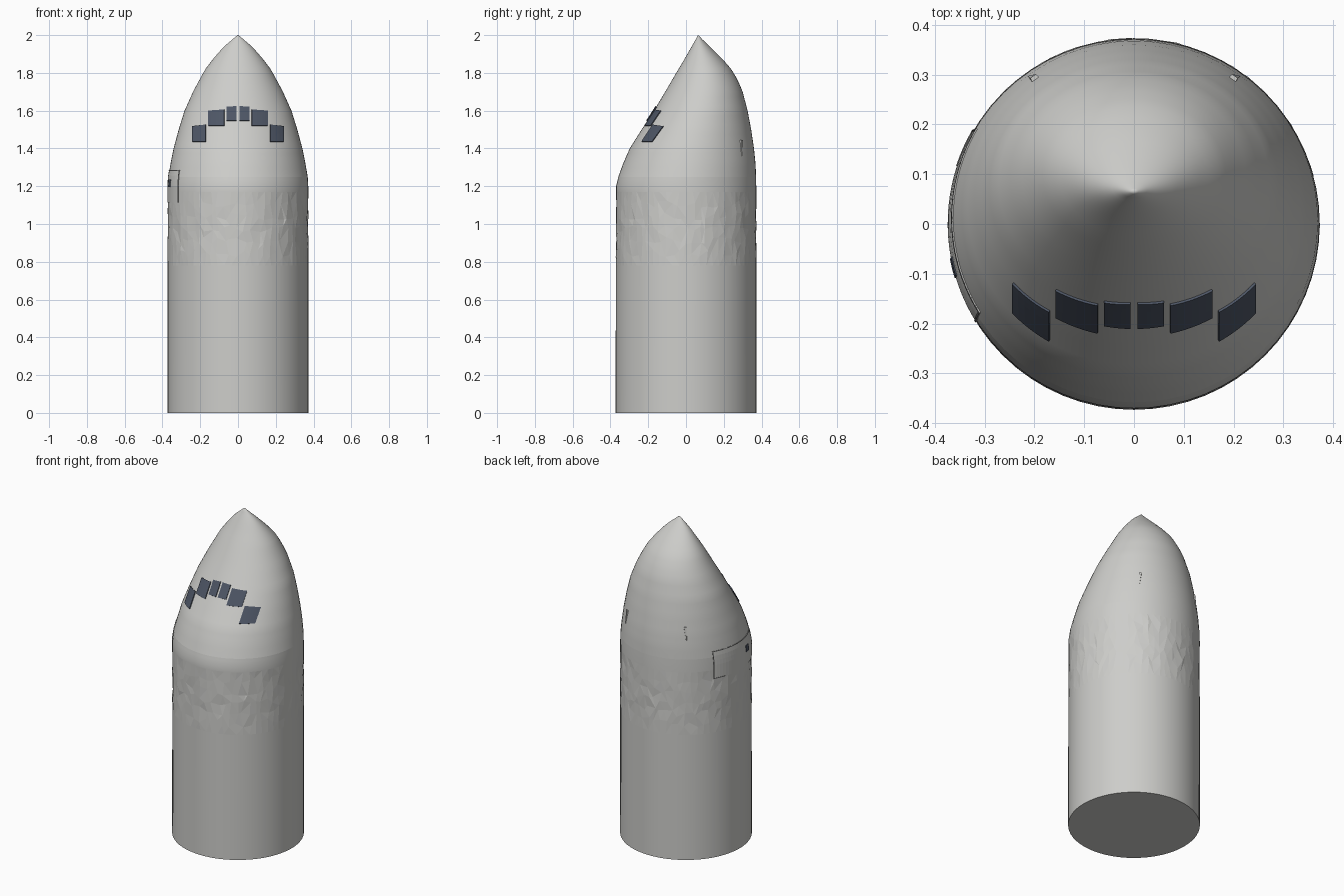
import bpy, bmesh, math, random
from math import sin, cos, radians, sqrt

random.seed(4)
if "Cube" in bpy.data.objects:
    bpy.data.objects.remove(bpy.data.objects["Cube"])


def material(name, rgb):
    m = bpy.data.materials.new(name)
    m.use_nodes = True
    m.diffuse_color = (*rgb, 1)
    b = m.node_tree.nodes["Principled BSDF"]
    b.inputs["Base Color"].default_value = (*rgb, 1)
    b.inputs["Roughness"].default_value = 0.6
    return m


HULL = material("hull grey", (0.61, 0.61, 0.59))
GLASS = material("dark blue glass", (0.075, 0.092, 0.13))
SEAM = material("dark seam grey", (0.16, 0.16, 0.16))

# Hull sections: height, half width, front y, back y
SECTIONS = [
    (0.00, 0.373, -0.373, 0.373), (1.20, 0.372, -0.370, 0.372),
    (1.25, 0.369, -0.358, 0.371), (1.32, 0.357, -0.333, 0.368),
    (1.40, 0.341, -0.298, 0.360), (1.50, 0.314, -0.235, 0.345),
    (1.60, 0.283, -0.170, 0.326), (1.70, 0.238, -0.110, 0.300),
    (1.76, 0.206, -0.075, 0.275), (1.82, 0.173, -0.040, 0.240),
    (1.88, 0.127, -0.004, 0.187), (1.94, 0.074, 0.030, 0.125),
    (1.98, 0.026, 0.053, 0.084), (1.995, 0.009, 0.060, 0.071),
]


def section(z):
    """Half width, depth radius and centre y of the hull at height z."""
    for a, b in zip(SECTIONS, SECTIONS[1:]):
        if z <= b[0]:
            break
    t = min((z - a[0]) / (b[0] - a[0]), 1)
    w, f, k = (p + (q - p) * t for p, q in zip(a[1:], b[1:]))
    return w, (k - f) / 2, (k + f) / 2


def at_angle(deg, z, lift=0.0):
    w, d, c = section(z)
    a = radians(deg)
    return ((w + lift) * cos(a), c + (d + lift) * sin(a), z)


def at_front(x, z, lift=0.0):
    w, d, c = section(z)
    return (x, c - d * sqrt(1 - (x / w) ** 2) - lift, z + lift * 0.5)


def finish(bm, name, mat):
    bmesh.ops.recalc_face_normals(bm, faces=bm.faces)
    me = bpy.data.meshes.new(name)
    bm.to_mesh(me)
    bm.free()
    me.materials.append(mat)
    ob = bpy.data.objects.new(name, me)
    bpy.context.collection.objects.link(ob)
    return ob


def patch(name, mat, point, nu, nv, thick):
    """Thin plate following the hull; point(u, v) gives its outer face."""
    bm = bmesh.new()
    g = [[bm.verts.new(point(i / nu, j / nv)) for i in range(nu + 1)]
         for j in range(nv + 1)]
    for j in range(nv):
        for i in range(nu):
            bm.faces.new((g[j][i], g[j][i + 1], g[j + 1][i + 1], g[j + 1][i]))
    ob = finish(bm, name, mat)
    s = ob.modifiers.new("thickness", "SOLIDIFY")
    s.thickness = thick
    s.offset = 0
    return ob


# Hull: smooth loft with a faintly buckled band of flat panels
N = 64
LOW, HIGH = 0.78, 1.17
band = [LOW + (HIGH - LOW) * i / 6 for i in range(7)]
upper = [1.2, 1.235, 1.25] + [1.25 + 0.025 * i for i in range(1, 29)]
heights = [0.0] + band + upper + [1.965, 1.98, 1.995]
bm = bmesh.new()
rings = []
for z in heights:
    ring = []
    buckled = LOW + 0.01 < z < HIGH - 0.01
    for i in range(N):
        j = random.uniform(-1, 1) if buckled else 0
        k = random.uniform(-1, 1) if buckled else 0
        ring.append(bm.verts.new(
            at_angle(360 / N * (i + 0.35 * k), z + 0.02 * j, 0.003 * j * k - 0.001 * abs(k))))
    rings.append(ring)
crumpled = []
for r, (a, b) in enumerate(zip(rings, rings[1:])):
    for i in range(N):
        n = (i + 1) % N
        f = bm.faces.new((a[i], a[n], b[n], b[i]))
        if 1 <= r <= 6:
            crumpled.append(f)
        else:
            f.smooth = True
tip = bm.verts.new((0, 0.066, 2.0))
for i in range(N):
    bm.faces.new((rings[-1][i], rings[-1][(i + 1) % N], tip)).smooth = True
bm.faces.new(rings[0])
bmesh.ops.triangulate(bm, faces=crumpled)
# Crisp shoulder line where the nose begins
shoulder = set(rings[heights.index(1.25)])
for e in bm.edges:
    if all(v in shoulder for v in e.verts):
        e.smooth = False
finish(bm, "hull", HULL)

# Cockpit windows: inner x, outer x, bottom z, top z, outer drop
PANES = [("centre", 0.007, 0.060, 1.545, 1.622, 0.004),
         ("middle", 0.073, 0.157, 1.518, 1.604, 0.006),
         ("outer", 0.170, 0.243, 1.435, 1.524, 0.008)]
for side, s in (("left", 1), ("right", -1)):
    for name, x0, x1, z0, z1, drop in PANES:
        def pane(u, v):
            return at_front(s * (x0 + (x1 - x0) * u),
                            z0 + (z1 - z0) * v - drop * u * v, 0.003)
        patch(f"{side}_{name}_window", GLASS, pane, 6, 6, 0.005)

# Side door: slightly raised panel, seam strips and a small window
A0, A1, Z0, Z1 = 150, 212, 1.115, 1.285


def strip(name, mat, a0, a1, z0, z1, lift=0.002, thick=0.003):
    patch(name, mat, lambda u, v: at_angle(a0 + (a1 - a0) * u, z0 + (z1 - z0) * v, lift),
          max(2, int(abs(a1 - a0) / 3)), 6, thick)


strip("door_panel", HULL, A0, A1, Z0, Z1, 0.001, 0.002)
strip("door_rear_seam", SEAM, A0, A0 + 0.7, Z0, Z1)
strip("door_front_seam", SEAM, A1 - 0.7, A1, Z0, Z1)
strip("door_top_seam", SEAM, A0, A1, Z1 - 0.004, Z1)
strip("door_bottom_seam", SEAM, A0, A0 + 12, Z0, Z0 + 0.004)
strip("door_window", GLASS, 191, 197, 1.195, 1.235, 0.003)

# Small tapered vents on the back of the nose
for side, s in (("left", 1), ("right", -1)):
    mid = 90 - s * 37
    bm = bmesh.new()
    top = [bm.verts.new(at_angle(mid + d, 1.445, h))
           for d, h in ((-1.6, -0.004), (1.6, -0.004), (1.2, 0.008), (-1.2, 0.008))]
    low = [bm.verts.new(at_angle(mid + d, 1.36, h))
           for d, h in ((-0.4, -0.004), (0.4, -0.004), (0.3, 0.002), (-0.3, 0.002))]
    bm.faces.new(top)
    bm.faces.new(low)
    for i in range(4):
        n = (i + 1) % 4
        bm.faces.new((top[i], top[n], low[n], low[i]))
    finish(bm, f"{side}_vent", HULL)
